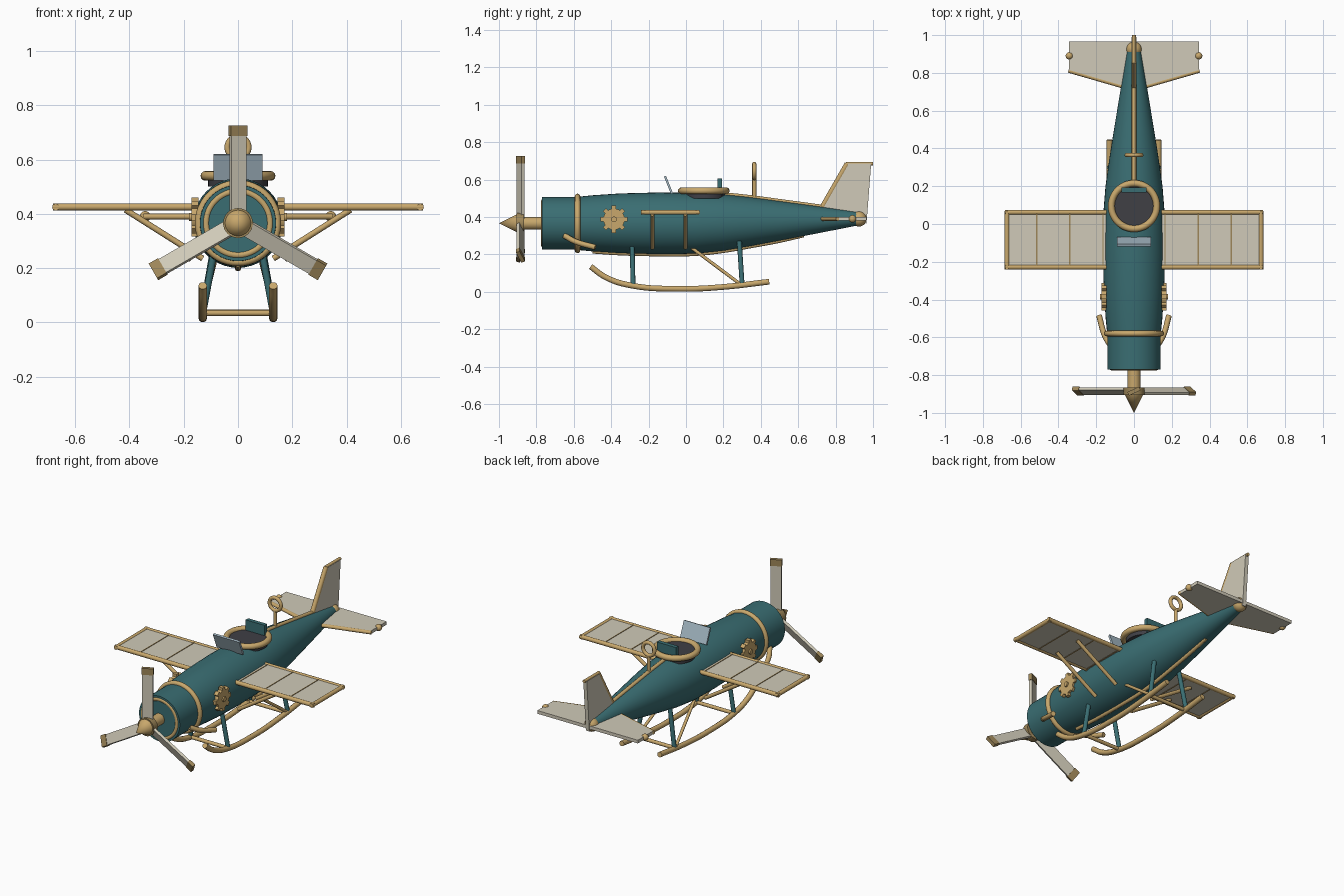
import bpy, bmesh, math
from mathutils import Vector, Matrix

old = bpy.data.objects.get("Cube")
if old:
    bpy.data.objects.remove(old, do_unlink=True)


def material(name, r, g, b):
    m = bpy.data.materials.new(name)
    m.use_nodes = True
    m.diffuse_color = (r, g, b, 1)
    m.node_tree.nodes["Principled BSDF"].inputs["Base Color"].default_value = (r, g, b, 1)
    return m


TEAL = material("teal paint", .042, .155, .17)
BRASS = material("brass", .58, .39, .15)
BRONZE = material("dark bronze", .34, .24, .1)
CANVAS = material("canvas", .63, .59, .48)
GLASS = material("pale glass", .38, .49, .56)
DARK = material("cockpit dark", .05, .05, .06)
AXIS_Z = .366   # height of the thrust line
SIDES = (("left", 1), ("right", -1))


def finish(name, bm, mat, smooth=True):
    bmesh.ops.recalc_face_normals(bm, faces=bm.faces)
    me = bpy.data.meshes.new(name)
    bm.to_mesh(me)
    bm.free()
    me.materials.append(mat)
    ob = bpy.data.objects.new(name, me)
    bpy.context.collection.objects.link(ob)
    if smooth:
        bpy.ops.object.select_all(action='DESELECT')
        ob.select_set(True)
        bpy.context.view_layer.objects.active = ob
        bpy.ops.object.shade_smooth_by_angle(angle=math.radians(40))
    return ob


def box(name, size, mat, matrix):
    bm = bmesh.new()
    bmesh.ops.create_cube(bm, size=1, matrix=matrix @ Matrix.Diagonal((*size, 1)))
    return finish(name, bm, mat, False)


def cone(name, a, b, r1, r2, mat, seg=32):
    a, b = Vector(a), Vector(b)
    turn = (b - a).to_track_quat('Z', 'Y').to_matrix().to_4x4()
    bm = bmesh.new()
    bmesh.ops.create_cone(bm, cap_ends=True, segments=seg, radius1=r1, radius2=r2,
                          depth=(b - a).length, matrix=Matrix.Translation((a + b) / 2) @ turn)
    return finish(name, bm, mat)


def rod(name, a, b, r, mat=BRASS):
    return cone(name, a, b, r, r, mat, 12)


def ball(name, at, r, mat=BRASS):
    bm = bmesh.new()
    bmesh.ops.create_uvsphere(bm, u_segments=20, v_segments=12, radius=r,
                              matrix=Matrix.Translation(at))
    return finish(name, bm, mat)


def ring(name, at, major, minor, facing, mat=BRASS):
    bpy.ops.mesh.primitive_torus_add(location=at, major_radius=major, minor_radius=minor,
                                     major_segments=48, minor_segments=12,
                                     rotation=(math.pi / 2 if facing == 'Y' else 0, 0, 0))
    ob = bpy.context.object
    ob.name = name
    ob.data.materials.append(mat)
    bpy.ops.object.shade_smooth()


def pipe(name, points, r, mat=BRASS):
    cu = bpy.data.curves.new(name, 'CURVE')
    cu.dimensions = '3D'
    cu.bevel_depth, cu.bevel_resolution, cu.use_fill_caps = r, 3, True
    cu.resolution_u = 6
    sp = cu.splines.new('BEZIER')
    sp.bezier_points.add(len(points) - 1)
    for p, co in zip(sp.bezier_points, points):
        p.co = co
        p.handle_left_type = p.handle_right_type = 'AUTO'
    ob = bpy.data.objects.new(name, cu)
    bpy.context.collection.objects.link(ob)
    cu.materials.append(mat)
    bpy.ops.object.select_all(action='DESELECT')
    ob.select_set(True)
    bpy.context.view_layer.objects.active = ob
    bpy.ops.object.convert(target='MESH')


def plate(name, outline, push, mat):
    """Extrude a flat outline along the vector push, centred on the outline."""
    push = Vector(push)
    bm = bmesh.new()
    face = bm.faces.new([bm.verts.new(Vector(p) - push / 2) for p in outline])
    out = bmesh.ops.extrude_face_region(bm, geom=[face])
    bmesh.ops.translate(bm, vec=push, verts=[v for v in out["geom"] if isinstance(v, bmesh.types.BMVert)])
    return finish(name, bm, mat, False)


# Fuselage: circular sections as (y, radius, centre height)
sections = [(-.6, .14, .366), (-.5, .15, .366), (-.35, .16, .366), (-.15, .165, .366),
            (.05, .163, .366), (.2, .151, .37), (.35, .13, .375), (.5, .106, .379),
            (.7, .073, .385), (.93, .034, .391)]
bm = bmesh.new()
loops = [[bm.verts.new((r * math.cos(t), y, z + r * math.sin(t)))
          for t in (2 * math.pi * i / 40 for i in range(40))] for y, r, z in sections]
for a, b in zip(loops, loops[1:]):
    for i in range(40):
        bm.faces.new((a[i], a[i - 1], b[i - 1], b[i]))
bm.faces.new(loops[0])
bm.faces.new(loops[-1])
finish("fuselage", bm, TEAL)
pipe("spine", [(0, y, z + r) for y, r, z in sections[5:]], .012)
pipe("keel", [(0, y, z - r) for y, r, z in sections[1:8]] + [(0, .63, .303)], .012)
ball("tail_cap", (0, .925, .39), .041)

# Engine cowl, shaft and spinner
cone("cowl", (0, -.77, AXIS_Z), (0, -.57, AXIS_Z), .14, .14, TEAL, 48)
ring("cowl_band", (0, -.58, AXIS_Z), .144, .015, 'Y')
ring("cowl_front_ring", (0, -.762, AXIS_Z), .118, .013, 'Y')
cone("shaft", (0, -.87, AXIS_Z), (0, -.76, AXIS_Z), .034, .034, BRASS)
cone("hub", (0, -.905, AXIS_Z), (0, -.865, AXIS_Z), .055, .055, BRONZE)
cone("spinner", (0, -1, AXIS_Z), (0, -.9, AXIS_Z), 0, .05, BRASS)

# Propeller with three pitched blades
for i in range(3):
    spin = (Matrix.Translation((0, -.885, AXIS_Z)) @ Matrix.Rotation(i * math.tau / 3, 4, 'Y')
            @ Matrix.Rotation(math.radians(25), 4, 'Z'))
    box(f"blade_{i + 1}", (.062, .016, .3), CANVAS, spin @ Matrix.Translation((0, 0, .175)))
    box(f"blade_tip_{i + 1}", (.068, .021, .04), BRONZE, spin @ Matrix.Translation((0, 0, .34)))

# Cockpit
cone("cockpit_floor", (0, .1, .5), (0, .1, .541), .11, .11, DARK, 40)
ring("cockpit_rim", (0, .095, .54), .12, .018, 'Z')
box("headrest", (.13, .025, .09), TEAL, Matrix.Translation((0, .18, .56)))
box("windshield", (.18, .012, .1), GLASS,
    Matrix.Translation((0, -.094, .572)) @ Matrix.Rotation(math.radians(22), 4, 'X'))

# Key ring on the spine
rod("ring_post", (0, .365, .48), (0, .365, .605), .011)
ring("spine_ring", (0, .365, .645), .039, .011, 'Y')

# Tail fin
plate("fin", [(0, .73, .45), (0, .86, .685), (0, .99, .685), (0, .965, .365), (0, .9, .38)],
      (.024, 0, 0), CANVAS)
rod("fin_leading_edge", (0, .73, .455), (0, .862, .685), .014)
rod("fin_top_edge", (0, .855, .685), (0, 1, .685), .01)

for side, s in SIDES:
    # Wing panel, frame, ribs and struts
    box(side + "_wing_panel", (.57, .3, .014), CANVAS, Matrix.Translation((s * .385, -.083, .425)))
    for part, y in (("front", -.228), ("rear", .062)):
        rod(f"{side}_wing_{part}_spar", (s * .1, y, .425), (s * .682, y, .425), .013)
    rod(side + "_wing_tip", (s * .672, -.24, .425), (s * .672, .07, .425), .013)
    for i, x in enumerate((.165, .34, .515)):
        box(f"{side}_wing_rib_{i + 1}", (.006, .29, .019), BRONZE, Matrix.Translation((s * x, -.083, .425)))
    for part, y in (("front", -.18), ("rear", -.003)):
        rod(f"{side}_wing_{part}_strut", (s * .13, y, .235), (s * .415, y, .415), .011)

    # Tailplane
    plate(side + "_tailplane", [(s * x, y, .39) for x, y in
          ((0, .73), (.07, .73), (.345, .81), (.345, .965), (0, .965))], (0, 0, .02), CANVAS)
    rod(side + "_tailplane_edge", (s * .06, .729, .39), (s * .347, .812, .39), .011)
    ball(side + "_tailplane_knob", (s * .342, .89, .39), .02)

    # Side gear wheel with eight teeth
    hub = Vector((s * .158, -.385, .388))
    cone(side + "_gear", hub - Vector((.013, 0, 0)), hub + Vector((.013, 0, 0)), .057, .057, BRASS)
    rod(side + "_gear_pin", (s * .12, hub.y, hub.z), (s * .18, hub.y, hub.z), .015)
    for i in range(8):
        turn = Matrix.Translation(hub) @ Matrix.Rotation(i * math.tau / 8, 4, 'X')
        box(f"{side}_gear_tooth_{i + 1}", (.026, .024, .025), BRASS, turn @ Matrix.Translation((0, 0, .06)))

    # Exhaust pipe
    pipe(side + "_exhaust", [(s * .12, -.65, .3), (s * .155, -.59, .268), (s * .185, -.485, .238)], .015)

    # Landing skid with legs and brace
    pipe(side + "_skid", [(s * .13, y, z) for y, z in ((-.51, .135), (-.43, .078), (-.3, .035),
         (-.03, .016), (.2, .026), (.445, .054))], .016)
    rod(side + "_front_leg", (s * .09, -.288, .25), (s * .13, -.283, .035), .013, TEAL)
    rod(side + "_rear_leg", (s * .09, .285, .27), (s * .13, .3, .04), .013, TEAL)
    rod(side + "_skid_brace", (s * .08, .01, .25), (s * .13, .285, .045), .009)

for part, y, z in (("front", -.283, .034), ("rear", .29, .036)):
    rod(part + "_crossbar", (-.13, y, z), (.13, y, z), .011)
